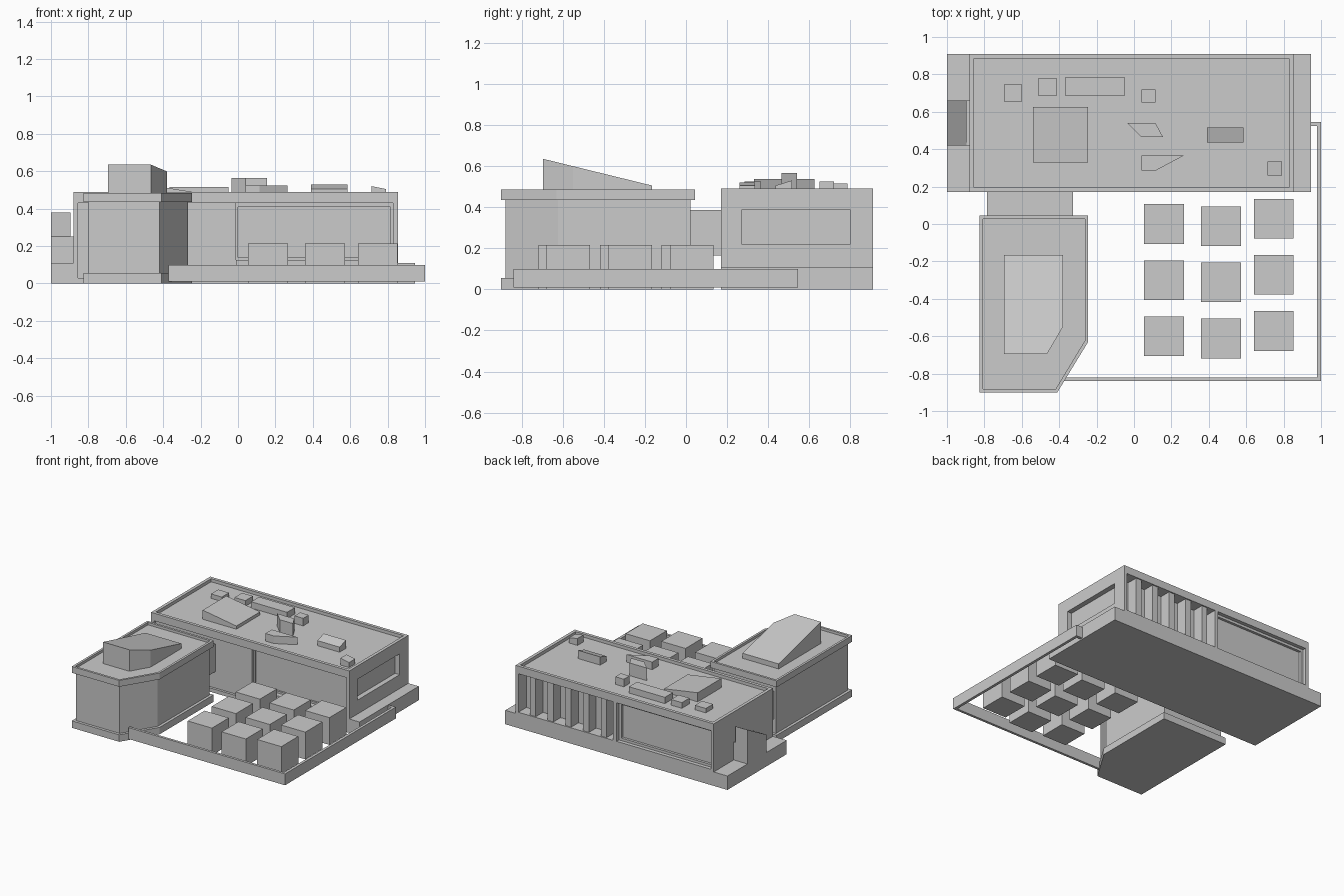
import bpy, bmesh

cube = bpy.data.objects.get("Cube")
if cube:
    bpy.data.objects.remove(cube, do_unlink=True)

grey = bpy.data.materials.new("light_grey")
grey.use_nodes = True
grey.diffuse_color = (0.6, 0.6, 0.6, 1)
grey.node_tree.nodes["Principled BSDF"].inputs["Base Color"].default_value = (0.6, 0.6, 0.6, 1)


def solid(name, bottom, top):
    """Closed solid joining two matching loops of points."""
    bm = bmesh.new()
    lo = [bm.verts.new(p) for p in bottom]
    hi = [bm.verts.new(p) for p in top]
    bm.faces.new(lo)
    bm.faces.new(hi)
    n = len(lo)
    for i in range(n):
        j = (i + 1) % n
        bm.faces.new((lo[i], lo[j], hi[j], hi[i]))
    bmesh.ops.recalc_face_normals(bm, faces=bm.faces)
    mesh = bpy.data.meshes.new(name)
    bm.to_mesh(mesh)
    bm.free()
    mesh.materials.append(grey)
    ob = bpy.data.objects.new(name, mesh)
    bpy.context.collection.objects.link(ob)
    return ob


def prism(name, outline, z0, z1):
    """Upright prism; z1 is a height or a rule giving height at x, y."""
    height = z1 if callable(z1) else (lambda x, y: z1)
    return solid(name, [(x, y, z0) for x, y in outline],
                 [(x, y, height(x, y)) for x, y in outline])


def box(name, x0, x1, y0, y1, z0, z1):
    return prism(name, [(x0, y0), (x1, y0), (x1, y1), (x0, y1)], z0, z1)


def carve(ob, cutter):
    """Cut a recess and discard the cutter."""
    mod = ob.modifiers.new("recess", 'BOOLEAN')
    mod.operation = 'DIFFERENCE'
    mod.solver = 'EXACT'
    mod.object = cutter
    bpy.context.view_layer.update()
    bpy.context.view_layer.objects.active = ob
    bpy.ops.object.modifier_apply(modifier=mod.name)
    bpy.data.objects.remove(cutter, do_unlink=True)


# Main hall: stepped profile run front to back
profile = [(-1, 0), (0.945, 0), (0.945, 0.11), (0.855, 0.11),
           (0.855, 0.49), (-0.88, 0.49), (-0.88, 0.11), (-1, 0.11)]
hall = solid("main_hall", [(x, 0.17, z) for x, z in profile],
             [(x, 0.91, z) for x, z in profile])
recesses = [
    (-0.855, 0.83, 0.195, 0.885, 0.465, 0.6),    # roof
    (-0.855, -0.01, 0.1, 0.19, 0.03, 0.43),      # front left
    (-0.01, 0.83, 0.1, 0.21, 0.125, 0.43),       # front right
    (0.0, 0.815, 0.15, 0.225, 0.14, 0.41),       # front window
    (0.0, 0.83, 0.81, 1.0, 0.125, 0.43),         # finned bay
    (-0.855, -0.03, 0.88, 1.0, 0.125, 0.43),     # back window frame
    (-0.835, -0.05, 0.86, 0.95, 0.145, 0.41),    # back window
    (0.815, 1.0, 0.27, 0.80, 0.22, 0.385),       # side window
]
for r in recesses:
    carve(hall, box("cutter", *r))

# Upright fins on the back
for i in range(5):
    x = 0.71 - 0.155 * i
    box("back_fin", x - 0.025, x + 0.025, 0.8, 0.9, 0.12, 0.435)

# Sloped side porch
prism("side_porch", [(-1, 0.42), (-0.895, 0.42), (-0.895, 0.66), (-1, 0.66)],
      0.105, lambda x, y: 0.25 + (y - 0.42) * 0.54)
box("side_porch_joint", -0.9, -0.87, 0.42, 0.66, 0.105, 0.25)

# Connecting passage
box("passage", -0.785, -0.325, 0.0, 0.18, 0.165, 0.385)


# Tower with clipped corner
def tower_outline(d):
    return [(-0.825 + d, 0.045 - d), (-0.825 + d, -0.9 + d), (-0.41 - d / 2, -0.9 + d),
            (-0.245 - d, -0.63 + d / 3), (-0.245 - d, 0.045 - d)]


prism("tower_base", tower_outline(0), 0, 0.055)
prism("tower_body", tower_outline(0.022), 0.05, 0.44)
cornice = prism("tower_cornice", tower_outline(0), 0.435, 0.485)
carve(cornice, prism("cutter", tower_outline(0.018), 0.465, 0.6))
prism("tower_skylight", [(-0.695, -0.165), (-0.695, -0.695), (-0.465, -0.695),
                         (-0.38, -0.55), (-0.38, -0.165)],
      0.46, lambda x, y: 0.505 - (y + 0.165) * 0.245)

# Rooftop boxes
for x0, x1, y0, y1, top in [(-0.695, -0.6, 0.655, 0.745, 0.5),
                            (-0.51, -0.415, 0.685, 0.78, 0.51),
                            (-0.365, -0.05, 0.685, 0.785, 0.515),
                            (0.04, 0.115, 0.65, 0.72, 0.525)]:
    box("roof_unit", x0, x1, y0, y1, 0.46, top)

# Sloped and angled rooftop pieces
prism("roof_wedge", [(-0.54, 0.33), (-0.245, 0.33), (-0.245, 0.625), (-0.54, 0.625)],
      0.46, lambda x, y: 0.49 - (x + 0.245) * 0.16)
prism("roof_slant_block", [(-0.035, 0.54), (0.04, 0.465), (0.155, 0.465), (0.115, 0.54)],
      0.46, 0.565)
prism("roof_pointed_block", [(0.04, 0.285), (0.115, 0.285), (0.265, 0.365), (0.04, 0.365)],
      0.46, 0.525)
prism("roof_skylight", [(0.39, 0.435), (0.585, 0.435), (0.585, 0.515), (0.39, 0.515)],
      0.46, lambda x, y: 0.505 + (y - 0.435) * 0.31)
prism("roof_vent", [(0.715, 0.26), (0.79, 0.26), (0.79, 0.335), (0.715, 0.335)],
      0.46, lambda x, y: 0.52 - (x - 0.715) * 0.2)

# Courtyard blocks in three columns
for x, y in [(0.16, 0.0), (0.465, -0.012), (0.748, 0.028)]:
    for row in range(3):
        yc = y - 0.3 * row
        box("courtyard_block", x - 0.106, x + 0.106, yc - 0.106, yc + 0.106, 0, 0.215)

# Low courtyard wall
box("front_wall", -0.372, 1, -0.84, -0.82, 0.01, 0.1)
box("side_wall", 0.978, 1, -0.82, 0.545, 0.01, 0.1)
box("wall_return", 0.94, 0.978, 0.523, 0.545, 0.01, 0.1)
